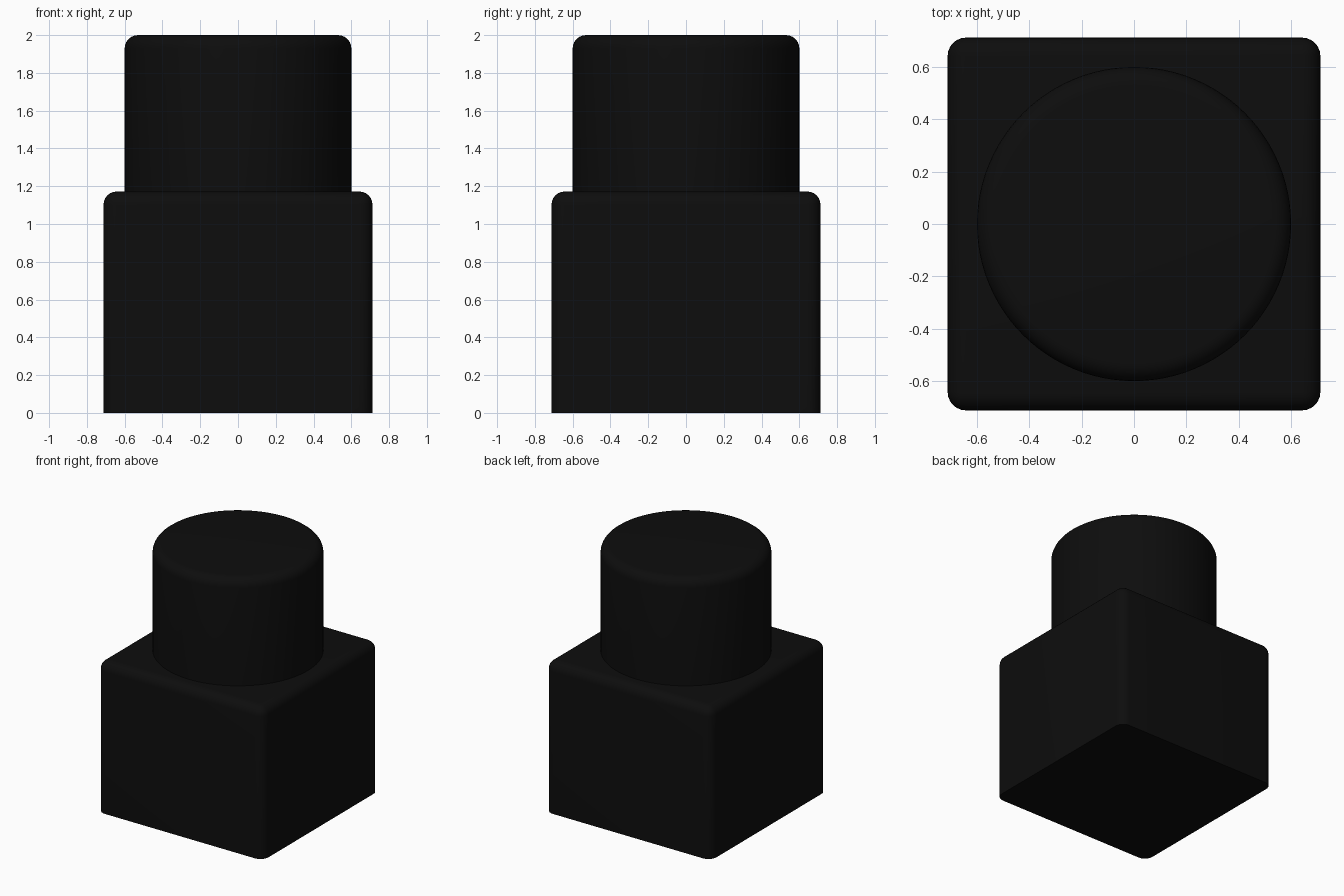
import bpy, bmesh, math

if "Cube" in bpy.data.objects:
    bpy.data.objects.remove(bpy.data.objects["Cube"])

HALF, BODY_TOP, TOP = 0.712, 1.172, 2.0
CAP_RADIUS, ROUND = 0.6, 0.07

black = bpy.data.materials.new("near black")
black.diffuse_color = (0.004, 0.004, 0.004, 1)
black.use_nodes = True
black.node_tree.nodes["Principled BSDF"].inputs["Base Color"].default_value = black.diffuse_color


def finish(name, bm):
    """Turn a bmesh into a smooth-shaded, named object."""
    bmesh.ops.recalc_face_normals(bm, faces=bm.faces)
    mesh = bpy.data.meshes.new(name)
    bm.to_mesh(mesh)
    bm.free()
    mesh.materials.append(black)
    obj = bpy.data.objects.new(name, mesh)
    bpy.context.collection.objects.link(obj)
    bpy.ops.object.select_all(action='DESELECT')
    obj.select_set(True)
    bpy.context.view_layer.objects.active = obj
    bpy.ops.object.shade_smooth_by_angle(angle=math.radians(35))
    return obj


# Square body: rounded sides and top, sharp flat base
bm = bmesh.new()
bmesh.ops.create_cube(bm, size=1)
for v in bm.verts:
    v.co = (v.co.x * 2 * HALF, v.co.y * 2 * HALF, (v.co.z + 0.5) * BODY_TOP)
edges = [e for e in bm.edges if max(v.co.z for v in e.verts) > 0.1]
bmesh.ops.bevel(bm, geom=edges, offset=ROUND, segments=6, profile=0.5,
                affect='EDGES', clamp_overlap=True)
finish("bottle_body", bm)

# Round cap: straight side with a rounded top rim
bm = bmesh.new()
bmesh.ops.create_cone(bm, cap_ends=True, segments=96, radius1=CAP_RADIUS,
                      radius2=CAP_RADIUS, depth=TOP - BODY_TOP)
bmesh.ops.translate(bm, verts=bm.verts, vec=(0, 0, (TOP + BODY_TOP) / 2))
rim = [e for e in bm.edges if min(v.co.z for v in e.verts) > TOP - 0.01]
bmesh.ops.bevel(bm, geom=rim, offset=ROUND, segments=6, profile=0.5,
                affect='EDGES', clamp_overlap=False)
finish("bottle_cap", bm)
